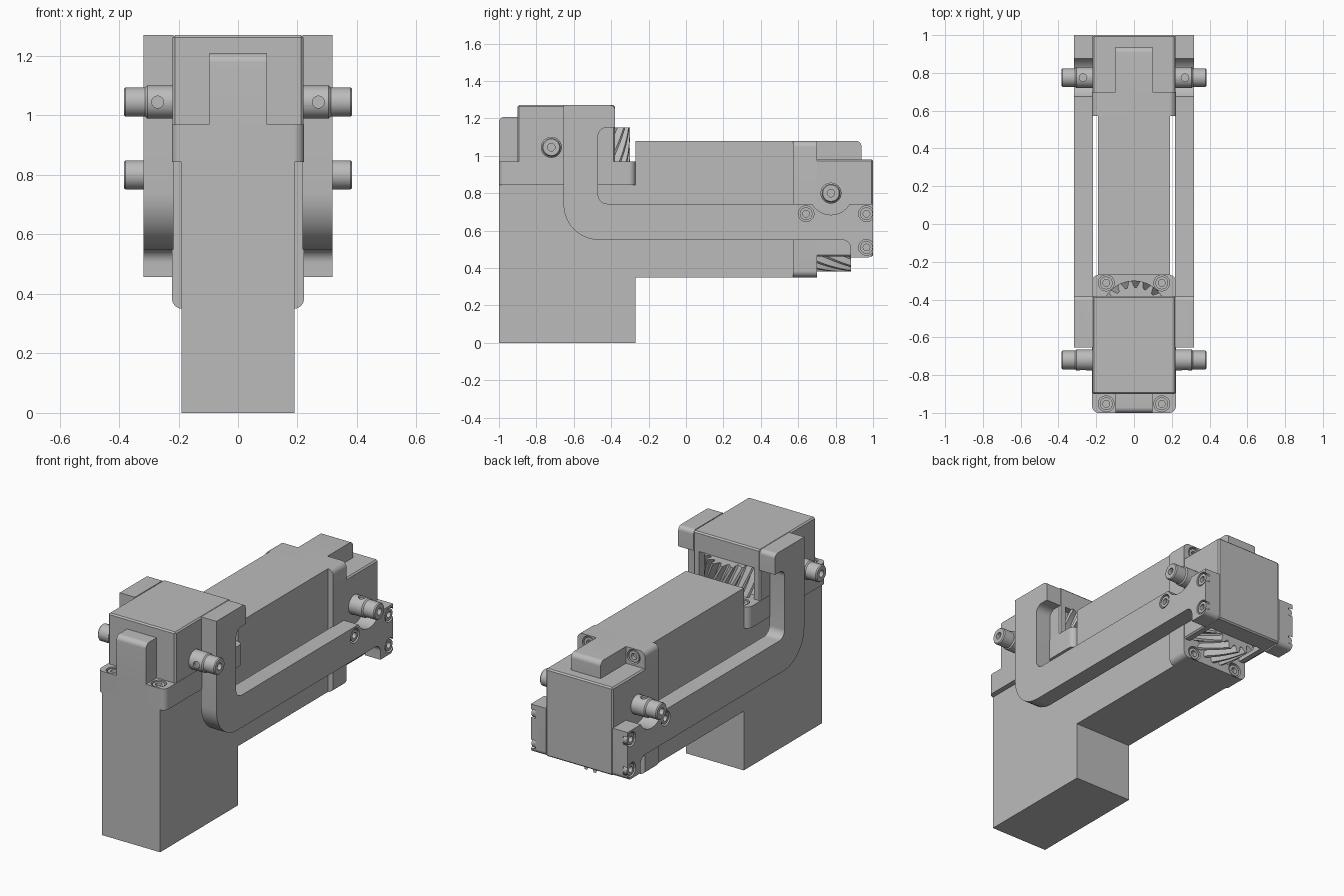
import bpy, bmesh, math
from mathutils import Matrix, Vector

if "Cube" in bpy.data.objects:
    bpy.data.objects.remove(bpy.data.objects["Cube"])

GREY = (0.5, 0.5, 0.5, 1)
metal = bpy.data.materials.new("plain grey")
metal.use_nodes = True
metal.diffuse_color = GREY
metal.node_tree.nodes["Principled BSDF"].inputs["Base Color"].default_value = GREY


def finish(name, bm):
    bmesh.ops.recalc_face_normals(bm, faces=bm.faces)
    mesh = bpy.data.meshes.new(name)
    bm.to_mesh(mesh)
    bm.free()
    mesh.materials.append(metal)
    ob = bpy.data.objects.new(name, mesh)
    bpy.context.collection.objects.link(ob)
    return ob


def box(name, x, y, z, bevel=0):
    bm = bmesh.new()
    size = [b - a for a, b in (x, y, z)]
    centre = [(a + b) / 2 for a, b in (x, y, z)]
    bmesh.ops.create_cube(bm, size=1, matrix=Matrix.Translation(centre) @ Matrix.Diagonal((*size, 1)))
    if bevel:
        bmesh.ops.bevel(bm, geom=bm.edges[:], offset=bevel, segments=1, affect='EDGES')
    return finish(name, bm)


def rounded(corners, steps=10):
    """Fillet each (a, b, radius) corner of a right-angled outline."""
    out = []
    for i, (a, b, r) in enumerate(corners):
        p = Vector((a, b))
        u = (Vector(corners[i - 1][:2]) - p).normalized()
        v = (Vector(corners[(i + 1) % len(corners)][:2]) - p).normalized()
        if not r:
            out.append(p)
            continue
        for k in range(steps + 1):
            t = k / steps * math.pi / 2
            out.append(p + r * (u * (1 - math.sin(t)) + v * (1 - math.cos(t))))
    return out


def prism(name, corners, lo, hi, axis):
    """Extrude an outline: (y, z) along X or (x, y) along Z."""
    place = (lambda p: (lo, p.x, p.y)) if axis == 'X' else (lambda p: (p.x, p.y, lo))
    bm = bmesh.new()
    face = bm.faces.new([bm.verts.new(place(p)) for p in rounded(corners)])
    new = bmesh.ops.extrude_face_region(bm, geom=[face])["geom"]
    push = Vector((hi - lo, 0, 0)) if axis == 'X' else Vector((0, 0, hi - lo))
    bmesh.ops.translate(bm, vec=push, verts=[g for g in new if isinstance(g, bmesh.types.BMVert)])
    return finish(name, bm)


def lathe(name, profile, origin, axis, steps=32):
    """Revolve (radius, height) points about an axis through origin."""
    bm = bmesh.new()
    verts = [bm.verts.new((r, 0, h)) for r, h in profile]
    edges = [bm.edges.new(pair) for pair in zip(verts, verts[1:])]
    bmesh.ops.spin(bm, geom=verts + edges, cent=(0, 0, 0), axis=(0, 0, 1),
                   angle=math.tau, steps=steps, use_duplicate=False)
    bmesh.ops.remove_doubles(bm, verts=bm.verts, dist=1e-5)
    turn = Vector(axis).to_track_quat('Z', 'Y').to_matrix().to_4x4()
    bm.transform(Matrix.Translation(origin) @ turn)
    return finish(name, bm)


def rod(name, r, lo, hi, origin, axis):
    return lathe(name, [(0, lo), (r, lo), (r, hi), (0, hi)], origin, axis)


def cut(ob, cutters):
    for c in cutters:
        c.hide_render = True
        mod = ob.modifiers.new("cut", 'BOOLEAN')
        mod.object, mod.solver = c, 'EXACT'
    bpy.context.view_layer.update()
    mesh = bpy.data.meshes.new_from_object(ob.evaluated_get(bpy.context.evaluated_depsgraph_get()))
    ob.modifiers.clear()
    ob.data = mesh
    for c in cutters:
        bpy.data.objects.remove(c)


def bolt_holes(spots):
    return [rod("bore", 0.042, -0.03, 0.05, o, a) for o, a in spots]


def bolts(name, spots):
    head = [(0, -0.026), (0.018, -0.026), (0.018, -0.004), (0.034, -0.004), (0.034, -0.032)]
    return [lathe(name, head, o, a, 20) for o, a in spots]


def helical_gear(name, r, z0, z1, y, teeth=18, layers=8, twist=0.6):
    bm = bmesh.new()
    rings = []
    for k in range(layers + 1):
        f = k / layers
        ring = []
        for i in range(teeth * 4):
            rad = r if i % 4 < 2 else r - 0.035
            a = i * math.tau / (teeth * 4) + twist * f
            ring.append(bm.verts.new((rad * math.cos(a), y + rad * math.sin(a), z0 + (z1 - z0) * f)))
        rings.append(ring)
    for low, top in zip(rings, rings[1:]):
        for i in range(len(low)):
            bm.faces.new((low[i - 1], low[i], top[i], top[i - 1]))
    bm.faces.new(rings[0])
    bm.faces.new(rings[-1])
    return finish(name, bm)


SHAFT_Y, SHAFT_Z = -0.72, 1.045
SIDES = (-1, 1)


def drive_unit(tag):
    """Motor with its gearbox, standing upright."""
    parts = [box(tag + "_motor_body", (-0.19, 0.19), (-1, -0.27), (0, 0.85))]

    # mounting flange with bolts in its top
    flange = prism(tag + "_flange", [(sx * 0.222, y, 0.035) for sx, y in
                   ((-1, -1), (1, -1), (1, -0.27), (-1, -0.27))], 0.843, 0.97, 'Z')
    spots = [((s * 0.147, y, 0.97), (0, 0, 1)) for s in SIDES for y in (-0.952, -0.312)]
    cut(flange, bolt_holes(spots))
    parts += [flange] + bolts(tag + "_flange_bolt", spots)

    # gear housing, open towards the back
    housing = box(tag + "_housing", (-0.22, 0.22), (-0.9, -0.38), (0.96, 1.27), 0.008)
    cut(housing, [box("cavity", (-0.18, 0.18), (-0.66, -0.3), (0.9, 1.155))] +
        [rod("recess", 0.115, 0.19, 0.3, (0, SHAFT_Y, SHAFT_Z), (s, 0, 0)) for s in SIDES])
    parts += [housing, helical_gear(tag + "_gear", 0.175, 0.955, 1.152, -0.475)]

    # clamp block on the front of the housing
    block = prism(tag + "_clamp_block", [(-1, 0.96, 0), (-0.89, 0.96, 0), (-0.89, 1.208, 0),
                  (-1, 1.208, 0.03)], -0.097, 0.097, 'X')
    spots = [((s * 0.097, -0.952, z), (s, 0, 0)) for s in SIDES for z in (1.02, 1.163)]
    cut(block, bolt_holes(spots))
    parts += [block] + bolts(tag + "_clamp_bolt", spots)

    # output shafts and their ball bearings
    for s in SIDES:
        axis, centre = (s, 0, 0), (0, SHAFT_Y, SHAFT_Z)
        shaft = lathe(tag + "_shaft", [(0, 0.18), (0.056, 0.18), (0.056, 0.305), (0.049, 0.312),
                      (0.049, 0.378), (0.044, 0.384), (0.02, 0.384), (0.02, 0.36), (0, 0.36)], centre, axis)
        cut(shaft, [rod("pin_hole", 0.02, 0.04, 0.08, (s * 0.27, SHAFT_Y, SHAFT_Z), (0, -1, 0))])
        ring = [(0.05, 0.18), (0.05, 0.21), (0.08, 0.21), (0.08, 0.18)]
        rim = [(0.105, 0.18), (0.105, 0.218), (0.116, 0.218), (0.116, 0.18)]
        parts += [shaft, lathe(tag + "_bearing_ring", ring, centre, axis),
                  lathe(tag + "_bearing_rim", rim, centre, axis)]
        bm = bmesh.new()
        for i in range(16):
            a = i * math.tau / 16
            at = (s * 0.195, SHAFT_Y + 0.093 * math.cos(a), SHAFT_Z + 0.093 * math.sin(a))
            bmesh.ops.create_uvsphere(bm, u_segments=10, v_segments=8, radius=0.017,
                                      matrix=Matrix.Translation(at))
        parts.append(finish(tag + "_bearing_balls", bm))
    return parts


# the second unit is the first one laid on its back
lay_down = Matrix.Translation((0, -0.27, 0.08)) @ Matrix.Rotation(-math.pi / 2, 4, 'X')
drive_unit("front")
for ob in drive_unit("rear"):
    ob.data.transform(lay_down)

# side brackets joining both gearboxes
outline = [(-0.655, 1.27, 0), (-0.38, 1.27, 0.025), (-0.38, 1.15, 0), (-0.47, 1.15, 0.045),
           (-0.47, 0.743, 0.05), (1.0, 0.743, 0), (1.0, 0.456, 0.03), (0.88, 0.456, 0),
           (0.88, 0.55, 0.045), (-0.655, 0.55, 0.19)]
upper = [(-0.61, 0.912), (-0.61, 1.235), (-0.43, 1.235)]
lower = [(z - 0.27, 0.08 - y) for y, z in upper]
for s in SIDES:
    bracket = prism("side_bracket", outline, s * 0.217, s * 0.317, 'X')
    spots = [((s * 0.317, y, z), (s, 0, 0)) for y, z in upper + lower]
    notches = [rod("notch", 0.116, 0.1, 0.4, (0, y, z), (s, 0, 0))
               for y, z in ((SHAFT_Y, SHAFT_Z), (SHAFT_Z - 0.27, 0.08 - SHAFT_Y))]
    cut(bracket, notches + bolt_holes(spots))
    bolts("bracket_bolt", spots)

# smooth the round parts, keep edges sharp
bpy.ops.object.select_all(action='DESELECT')
for ob in bpy.context.collection.objects:
    if ob.type == 'MESH' and metal.name in ob.data.materials:
        ob.select_set(True)
        bpy.context.view_layer.objects.active = ob
bpy.ops.object.shade_smooth_by_angle(angle=math.radians(30))
